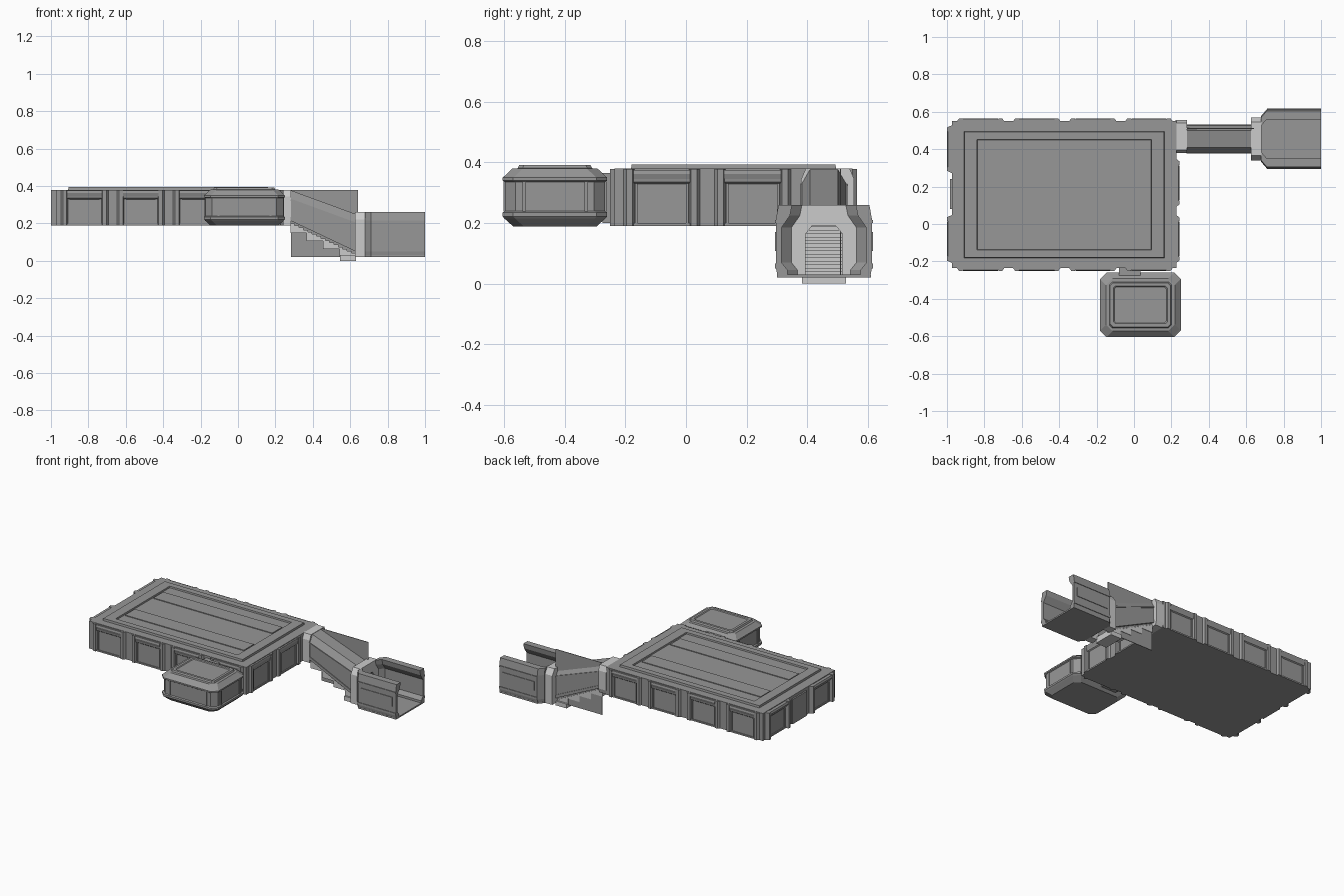
import bpy, bmesh
from math import pi
from mathutils import Matrix, Vector

if "Cube" in bpy.data.objects:
    bpy.data.objects.remove(bpy.data.objects["Cube"])

dark = bpy.data.materials.new("dark_grey")
dark.diffuse_color = (.31, .31, .31, 1)
dark.use_nodes = True
dark.node_tree.nodes["Principled BSDF"].inputs["Base Color"].default_value = dark.diffuse_color
LIGHT = ("upper_frame", "lower_frame", "stairs", "stair_foot")


def loft(name, rings, m=Matrix()):
    """Skin a list of equal-length closed rings and cap both ends."""
    bm = bmesh.new()
    vs = [[bm.verts.new(m @ Vector(p)) for p in r] for r in rings]
    n = len(rings[0])
    for a, b in zip(vs, vs[1:]):
        for i in range(n):
            j = (i + 1) % n
            bm.faces.new((a[i], a[j], b[j], b[i]))
    bm.faces.new(vs[0])
    bm.faces.new(vs[-1])
    bmesh.ops.recalc_face_normals(bm, faces=bm.faces)
    me = bpy.data.meshes.new(name)
    bm.to_mesh(me)
    bm.free()
    if name not in LIGHT:
        me.materials.append(dark)
    ob = bpy.data.objects.new(name, me)
    bpy.context.collection.objects.link(ob)
    return ob


def rect(x0, x1, y0, y1, z, c=0.0):
    """Rectangle in plan, with optional chamfered corners."""
    if not c:
        return [(x0, y0, z), (x1, y0, z), (x1, y1, z), (x0, y1, z)]
    return [(x0 + c, y0, z), (x1 - c, y0, z), (x1, y0 + c, z), (x1, y1 - c, z),
            (x1 - c, y1, z), (x0 + c, y1, z), (x0, y1 - c, z), (x0, y0 + c, z)]


def box(name, x0, x1, y0, y1, z0, z1, m=Matrix()):
    return loft(name, [rect(x0, x1, y0, y1, z) for z in (z0, z1)], m)


def along_x(name, prof, x0, x1):
    return loft(name, [[(x, y, z) for y, z in prof] for x in (x0, x1)])


def along_y(name, prof, y0, y1):
    return loft(name, [[(x, y, z) for x, z in prof] for y in (y0, y1)])


# Main hall with raised roof frame
X0, X1, Y0, Y1 = -.974, .228, -.236, .55
def inset(dx, dy, z):
    return rect(X0 + dx, X1 - dx, Y0 + dy, Y1 - dy, z)
loft("hall", [inset(0, 0, .19), inset(0, 0, .38), inset(.066, .055, .38),
              inset(.068, .057, .394), inset(.134, .098, .394), inset(.136, .1, .384)])
for y in (-.05, .26):
    box("roof_strip", -.83, .08, y, y + .108, .38, .389)


# Wall bays: two posts, top rail and inner panel frame; local -y points outward
def bay(cx, cy, ang, w=.26, d=.014):
    m = Matrix.Translation((cx, cy, 0)) @ Matrix.Rotation(ang, 4, 'Z')
    h = w / 2
    for s in (-1, 1):
        foot = [(s * h, .005), (s * (h - .014), -d), (s * (h - .034), -d), (s * (h - .042), .005)]
        loft("bay_post", [[(x, y, z) for x, y in foot] for z in (.19, .378)], m)
        box("bay_jamb", *sorted((s * (h - .042), s * (h - .05))), -.006, .005, .195, .33, m)
    rail = [(.005, .375), (-d * .8, .375), (-d, .362), (-d * .6, .345), (-.007, .335), (.005, .325)]
    loft("bay_rail", [[(x, y, z) for y, z in rail] for x in (.036 - h, h - .036)], m)
    box("bay_sill", .036 - h, h - .036, -.007, .005, .19, .2, m)


for i in range(4):
    x = -.82 + i * .3
    bay(x, Y0, 0)
    bay(x, Y1, pi)
for y in (-.08, .22):
    bay(X1, y, pi / 2)
for y in (-.08, .4):
    bay(X0, y, -pi / 2, d=.026)
box("side_door", X0 - .01, X0 + .02, .08, .24, .19, .36)

# Side pod: bevelled body with two bands and a raised roof panel
PX0, PX1, PY0, PY1 = -.182, .25, -.605, -.26
def pod(d, z, c=.035):
    return rect(PX0 + d, PX1 - d, PY0 + d, PY1 - d, z, c)
loft("pod", [pod(.036, .188), pod(.006, .215), pod(0, .222), pod(0, .235), pod(.008, .24),
             pod(.008, .335), pod(0, .34), pod(0, .35), pod(.007, .356), pod(.032, .38),
             pod(.05, .381, .015), pod(.055, .391, .015), pod(.072, .391, .01),
             pod(.077, .386, .01)])
for x in (-.11, .168):
    for y in (PY0 + .003, PY1 - .011):
        box("pod_post", x, x + .012, y, y + .008, .238, .337)
for x in (PX0 + .003, PX1 - .011):
    for y in (-.54, -.335):
        box("pod_post", x, x + .008, y, y + .012, .238, .337)
box("pod_link", -.08, .035, -.275, -.23, .2, .365)

# Upper passage frame against the hall
C = .455
hexa = [(C - .075, .19), (C + .09, .19), (C + .1, .22), (C + .1, .345), (C + .085, .38),
        (C - .06, .38), (C - .075, .345)]
along_x("upper_frame", hexa, .222, .283)

# Sloping stair tunnel, a hollow shell with chamfered roof
def tunnel(x, lo, hi, t=0):
    u, v = .072 - t, .046 - t
    return [(x, C - u, lo), (x, C - u, hi - .045), (x, C - v, hi - t),
            (x, C + v, hi - t), (x, C + u, hi - .045), (x, C + u, lo)]
def shell(x, lo, hi):
    return tunnel(x, lo, hi) + tunnel(x, lo, hi, .008)[::-1]
loft("stair_tunnel", [shell(.28, .215, .378), shell(.63, .05, .25)])
for s in (-1, 1):
    y = C + s * .073
    along_y("tunnel_rail", [(.28, .215), (.28, .235), (.63, .072), (.63, .05)], y - .004, y + .004)
    along_y("tunnel_rail", [(.28, .32), (.28, .33), (.63, .204), (.63, .194)], y - .004, y + .004)

# Stairs: fine treads above, coarse stepped underside
N = 15
steps = []
for i in range(N):
    x, z = .28 + i * .35 / N, .20 - i * .17 / N
    steps += [(x, z), (x + .35 / N, z)]
for i in range(3, -1, -1):
    x, z = .28 + i * .0875, .148 - i * .042
    steps += [(x + .0875, z), (x, z)]
along_y("stairs", steps, C - .06, C + .06)
box("back_plate", .283, .642, .508, .512, .02, .38)
box("stair_foot", .545, .63, C - .072, C + .072, 0, .03)

# Lower frame with arched doorway
door = [(C - .06, .02), (C - .06, .165), (C - .04, .19), (C + .04, .19), (C + .06, .165), (C + .06, .02)]
outer = [(C - .115, .02), (C - .115, .22), (C - .09, .26), (C + .09, .26), (C + .115, .22), (C + .115, .02)]
along_x("lower_frame", outer + door[::-1], .625, .682)

# Open end room: floor and two profiled side walls that flare from the frame
loft("room_floor", [[(.68, C - .12, z), (.71, C - .155, z), (1, C - .155, z),
                     (1, C + .155, z), (.71, C + .155, z), (.68, C + .12, z)] for z in (.02, .03)])
wall = [(.12, .02), (.152, .02), (.158, .05), (.158, .215), (.15, .26), (.105, .26),
        (.112, .225), (.14, .185), (.14, .07), (.12, .045)]
for s in (-1, 1):
    loft("room_wall", [[(x, C + s * (u - d), z) for u, z in wall]
                       for x, d in ((.68, .035), (.71, 0), (1, 0))])
    a, b = sorted((C + s * .15, C + s * .162))
    box("wall_panel", .73, .975, a, b, .108, .17)
    box("wall_ledge", .71, 1, a, b, .05, .066)
    box("wall_trim", .71, 1, a, b, .2, .21)
